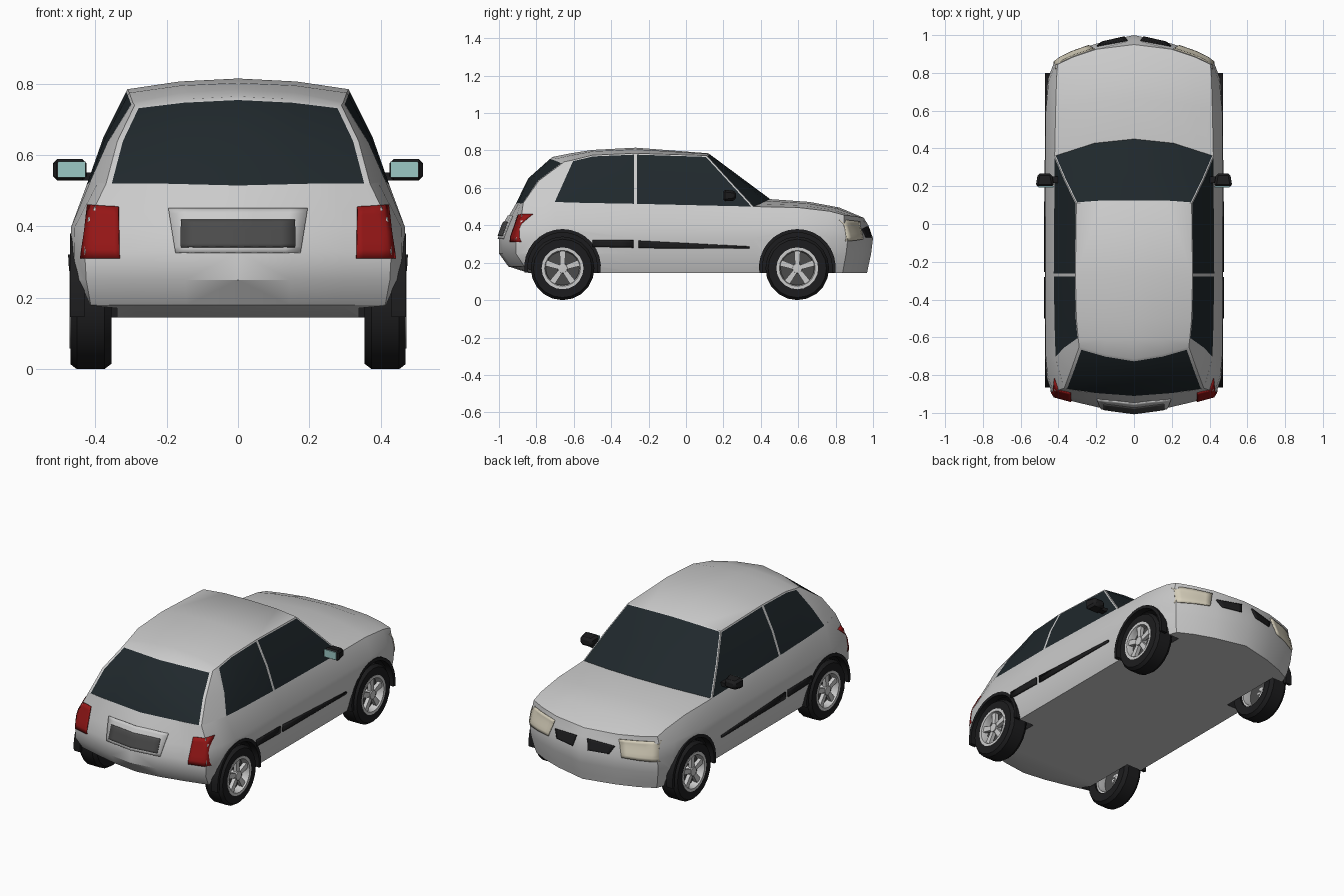
import bpy, bmesh
from math import sin, cos, radians, pi
from mathutils import Vector, Matrix
from mathutils.bvhtree import BVHTree

if "Cube" in bpy.data.objects:
    bpy.data.objects.remove(bpy.data.objects["Cube"])


def material(name, r, g, b):
    m = bpy.data.materials.new(name)
    m.diffuse_color = (r, g, b, 1)
    m.use_nodes = True
    m.node_tree.nodes["Principled BSDF"].inputs["Base Color"].default_value = m.diffuse_color
    return m


SILVER = material("silver_paint", .56, .58, .59)
BLACK = material("black_rubber", .012, .012, .013)
GLASS = material("dark_glass", .014, .021, .025)
RED = material("red_lens", .30, .008, .008)
CREAM = material("lamp_lens", .68, .63, .50)
TEAL = material("mirror_glass", .33, .58, .56)
GREY = material("plate_grey", .07, .07, .07)
ALLOY = material("alloy", .62, .62, .62)


def make(name, bm, *mats, angle=35):
    me = bpy.data.meshes.new(name)
    bmesh.ops.recalc_face_normals(bm, faces=bm.faces[:])
    bm.to_mesh(me)
    for m in mats:
        me.materials.append(m)
    me.shade_smooth()
    me.set_sharp_from_angle(angle=radians(angle))
    ob = bpy.data.objects.new(name, me)
    bpy.context.collection.objects.link(ob)
    return ob


def skin(bm, rows, tags=None):
    """Quads between rows of points, on both sides of x = 0."""
    for a, b in zip(rows, rows[1:]):
        for c in range(len(a) - 1):
            for s in (1, -1):
                pts = [a[c], a[c + 1], b[c + 1], b[c]]
                f = bm.faces.new([bm.verts.new((s * x, y, z)) for x, y, z in pts])
                f.material_index = tags[c] if tags else 0


def crowned(edge, cols, dy, dz):
    """Row from the centre line to an edge point, arched towards the centre."""
    x, y, z = edge
    return [(x * u, y + dy * (1 - u * u), z + dz * (1 - u * u)) for u in cols]


def lathe(name, prof, centre, side, mat, seg=20, a0=0, a1=360, angle=35):
    """Spin a closed (radius, x) profile about the x axis."""
    bm = bmesh.new()
    full = a1 - a0 == 360
    rings = []
    for i in range(seg if full else seg + 1):
        a = radians(a0 + (a1 - a0) * i / seg)
        rings.append([bm.verts.new((side * x, centre[0] + r * cos(a), centre[1] + r * sin(a)))
                      for r, x in prof])
    n = len(prof)
    for i in range(seg):
        p, q = rings[i], rings[(i + 1) % len(rings)]
        for j in range(n):
            k = (j + 1) % n
            bm.faces.new((p[j], p[k], q[k], q[j]))
    if not full:
        bm.faces.new(rings[0])
        bm.faces.new(rings[-1])
    bmesh.ops.remove_doubles(bm, verts=bm.verts[:], dist=1e-5)
    return make(name, bm, mat, angle=angle)


# Lower body: plan outline stacked in levels, then shoulder line and bonnet
plan = [(0, 1), (.2, .955), (.33, .91), (.42, .865), (.455, .77), (.47, .6), (.47, .36),
        (.47, -.27), (.47, -.71), (.46, -.82), (.43, -.91), (.3, -.945), (.15, -.98), (0, -1)]
levels = [(.145, .968, .84, .935), (.18, .975, .95, .96), (.25, .99, 1, .99),
          (.33, 1, 1, 1), (.40, .975, .975, .995)]
shoulder = [(0, .95, .44), (.2, .925, .445), (.32, .885, .45), (.405, .845, .455),
            (.41, .77, .475), (.415, .6, .495), (.42, .36, .50), (.425, -.27, .515),
            (.415, -.71, .525), (.393, -.79, .523), (.37, -.87, .52), (.28, -.885, .52),
            (.2, -.895, .52), (0, -.91, .515)]
rows = [[(x * w, y * (f if y > 0 else r), z) for x, y in plan] for z, f, r, w in levels]
cols = [0, .494, .79, 1]
bm = bmesh.new()
skin(bm, rows + [shoulder])
skin(bm, [shoulder[:4], crowned(shoulder[4], cols, .05, .02),
          crowned(shoulder[5], cols, .06, .03), crowned(shoulder[6], cols, .09, .04)])
bmesh.ops.remove_doubles(bm, verts=bm.verts[:], dist=1e-4)
bmesh.ops.holes_fill(bm, edges=[e for e in bm.edges if e.is_boundary], sides=0)
bmesh.ops.recalc_face_normals(bm, faces=bm.faces[:])
surface = BVHTree.FromBMesh(bm)
body = make("body", bm, SILVER)

# Wheel wells cut from the body
WHEELS = [(s, y, n) for s, t in ((1, "right"), (-1, "left"))
          for y, n in ((-.66, "rear_" + t), (.595, "front_" + t))]
for s, y, n in WHEELS:
    cut = lathe("cutter", [(0, .34), (.198, .34), (.198, .6), (0, .6)], (y, .175), s, BLACK, 32)
    mod = body.modifiers.new("well", 'BOOLEAN')
    mod.operation, mod.solver, mod.object = 'DIFFERENCE', 'EXACT', cut
    mod.material_mode = 'TRANSFER'
    bpy.context.view_layer.objects.active = body
    bpy.ops.object.modifier_apply(modifier=mod.name)
    bpy.data.objects.remove(cut)
body.data.set_sharp_from_angle(angle=radians(35))

# Cabin: base line to roof line, with inset windows
base = [(0, .45, .54), (.21, .428, .53), (.42, .36, .50), (.425, -.27, .515), (.42, -.55, .52),
        (.415, -.71, .525), (.37, -.87, .52), (.2, -.895, .52), (0, -.91, .515)]
roof = [(0, .12, .785), (.17, .12, .782), (.305, .11, .773), (.31, -.27, .785),
        (.305, -.5, .775), (.295, -.61, .748), (.29, -.65, .74), (.15, -.69, .757),
        (0, -.715, .765)]
bulge = [(0, 0, 0)] * 2 + [(.004, 0, 0)] + [(.01, 0, 0)] * 3 + [(.008, -.025, .01)] + [(0, -.03, .012)] * 2
mid = [(Vector(a) + Vector(b)) / 2 + Vector(d) for a, b, d in zip(base, roof, bulge)]
cols = [0, .53, 1]
bm = bmesh.new()
skin(bm, [base, mid, roof], [1, 1, 2, 3, 3, 0, 4, 4])
skin(bm, [roof[:3], crowned(roof[3], cols, 0, .03), crowned(roof[4], cols, 0, .028),
          crowned(roof[5], cols, 0, .038), roof[:5:-1]])
bmesh.ops.remove_doubles(bm, verts=bm.verts[:], dist=1e-4)
bmesh.ops.recalc_face_normals(bm, faces=bm.faces[:])
panes = {t: [f for f in bm.faces if f.material_index == t] for t in (1, 2, 3, 4)}
for t, width in ((1, .006), (2, .008), (3, .008), (4, .016)):
    rim = bmesh.ops.inset_region(bm, faces=panes[t], thickness=width, use_even_offset=True)
    for f in rim["faces"]:
        f.material_index = 0
    for f in panes[t]:
        f.material_index = 1
make("cabin", bm, SILVER, GLASS)


def panel(name, quad, view, mat, lift=.003, n=6):
    """Thin panel projected on the body; view is the outward direction."""
    out = Vector(view)
    bm = bmesh.new()
    c = [Vector(p) for p in quad]
    grid = []
    for i in range(n + 1):
        row = []
        for j in range(n + 1):
            u, v = i / n, j / n
            p = (c[0] * (1 - u) + c[1] * u) * (1 - v) + (c[3] * (1 - u) + c[2] * u) * v
            start = Vector((p.x, 0, p.y)) if out.x == 0 else Vector((0, p.x, p.y))
            hit = surface.ray_cast(start + out * 2, -out)[0]
            row.append(bm.verts.new((hit or start) + out * lift))
        grid.append(row)
    for i in range(n):
        for j in range(n):
            bm.faces.new((grid[i][j], grid[i + 1][j], grid[i + 1][j + 1], grid[i][j + 1]))
    ob = make(name, bm, mat)
    ob.modifiers.new("thickness", 'SOLIDIFY').thickness = .008
    ob.modifiers["thickness"].offset = 0


# Lamps, grille openings and side strips, left and right
for s, t in ((1, "right"), (-1, "left")):
    def flip(q):
        return [(s * x, z) for x, z in q]
    panel("tail_lamp_" + t, flip([(.332, .31), (.44, .31), (.42, .46), (.335, .455)]), (0, -1, 0), RED)
    panel("headlamp_" + t, flip([(.24, .325), (.425, .315), (.415, .428), (.21, .42)]), (0, 1, 0), CREAM)
    panel("grille_" + t, flip([(.05, .335), (.17, .335), (.195, .38), (.035, .395)]), (0, 1, 0), BLACK)
    panel("door_strip_" + t, [(-.255, .278), (.34, .275), (.34, .287), (-.255, .318)], (s, 0, 0), BLACK, n=3)
    panel("rear_strip_" + t, [(-.5, .285), (-.28, .28), (-.28, .32), (-.5, .322)], (s, 0, 0), BLACK, n=3)

# Number plate, blank, in its frame
panel("plate_frame", [(-.175, .327), (.175, .327), (.195, .45), (-.195, .45)], (0, -1, 0), SILVER, n=8)
panel("plate", [(-.16, .342), (.16, .342), (.16, .418), (-.16, .418)], (0, -1, 0), GREY, .008, 8)

# Wheels: tyre, rim, dark disc, hub, five spokes, and arch trim
for s, y, n in WHEELS:
    c = (y, .17)
    lathe("tyre_" + n, [(.105, .358), (.155, .355), (.17, .375), (.17, .452), (.156, .47),
                        (.11, .47), (.105, .455)], c, s, BLACK)
    lathe("rim_" + n, [(.093, .37), (.107, .37), (.112, .472), (.096, .472), (.09, .455)], c, s, ALLOY)
    lathe("brake_disc_" + n, [(0, .42), (.1, .42), (.1, .43), (0, .43)], c, s, GREY)
    lathe("hub_" + n, [(0, .42), (.03, .42), (.026, .468), (0, .47)], c, s, ALLOY, 10)
    bm = bmesh.new()
    for k in range(5):
        turn = Matrix.Rotation(2 * pi * k / 5, 4, 'X')
        v = bmesh.ops.create_cube(bm, size=1)["verts"]
        for p in v:
            wide = .034 if p.co.z > 0 else .024
            p.co = turn @ Vector((s * (.452 + p.co.x * .022), p.co.y * wide, .058 + p.co.z * .082))
            p.co += Vector((0, y, .17))
    make("spokes_" + n, bm, ALLOY)
    lathe("arch_trim_" + n, [(.186, .43), (.205, .43), (.205, .471), (.186, .471)],
          (y, .175), s, BLACK, 16, -8, 188)


def block(name, centre, size, mat, taper=1, bevel=0):
    """Box whose +y end is scaled by taper."""
    bm = bmesh.new()
    for p in bmesh.ops.create_cube(bm, size=1)["verts"]:
        k = taper if p.co.y > 0 else 1
        p.co = Vector((p.co.x * size[0] * k, p.co.y * size[1], p.co.z * size[2] * k)) + Vector(centre)
    if bevel:
        bmesh.ops.bevel(bm, geom=bm.edges[:], offset=bevel, segments=1, affect='EDGES')
    make(name, bm, mat)


# Door mirrors
for s, t in ((1, "right"), (-1, "left")):
    block("mirror_housing_" + t, (s * .472, .233, .559), (.098, .07, .064), BLACK, .75, .012)
    block("mirror_arm_" + t, (s * .418, .235, .54), (.06, .035, .022), BLACK)
    block("mirror_glass_" + t, (s * .466, .197, .56), (.078, .006, .044), TEAL)
